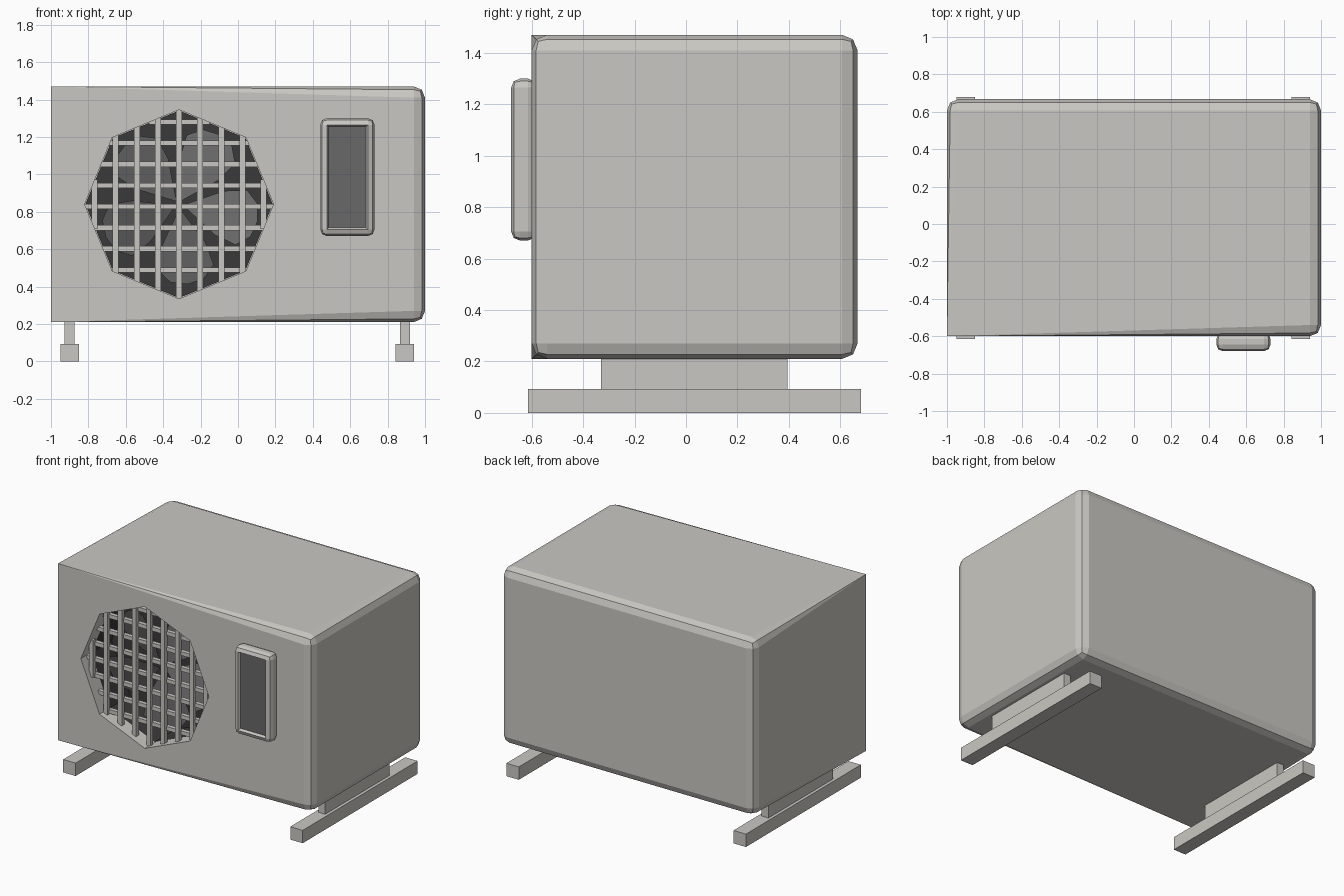
import bpy, bmesh, math
from mathutils import Vector

if "Cube" in bpy.data.objects:
    bpy.data.objects.remove(bpy.data.objects["Cube"])


def mat(name, c):
    m = bpy.data.materials.new(name)
    m.diffuse_color = (*c, 1)
    m.use_nodes = True
    m.node_tree.nodes["Principled BSDF"].inputs["Base Color"].default_value = m.diffuse_color
    return m


CASING = mat("casing light grey", (0.59, 0.575, 0.54))
GREY = mat("mid grey", (0.14, 0.14, 0.14))
DARK = mat("dark grey", (0.042, 0.042, 0.042))


def finish(bm, name, *mats):
    bmesh.ops.recalc_face_normals(bm, faces=bm.faces)
    me = bpy.data.meshes.new(name)
    bm.to_mesh(me)
    bm.free()
    for m in mats:
        me.materials.append(m)
    ob = bpy.data.objects.new(name, me)
    bpy.context.collection.objects.link(ob)
    return ob


def add_box(bm, lo, hi, bevel=0):
    vs = bmesh.ops.create_cube(bm, size=1)["verts"]
    for v in vs:
        v.co = Vector([(a + b) / 2 + c * (b - a) for a, b, c in zip(lo, hi, v.co)])
    if bevel:
        bmesh.ops.bevel(bm, geom=bm.edges[:], offset=bevel, segments=2,
                        profile=0.5, affect='EDGES')


def box(name, lo, hi, m):
    bm = bmesh.new()
    add_box(bm, lo, hi)
    return finish(bm, name, m)


CX, CZ, R = -0.315, 0.84, 0.505


def octagon(bm, r, y):
    return [bm.verts.new((CX + r * math.cos(i * math.pi / 4), y,
                          CZ + r * math.sin(i * math.pi / 4))) for i in range(8)]


def oct_tube(bm, r, y0, y1, front=True):
    a, b = octagon(bm, r, y0), octagon(bm, r, y1)
    for i in range(8):
        j = (i + 1) % 8
        bm.faces.new((a[i], a[j], b[j], b[i]))
    bm.faces.new(b)
    if front:
        bm.faces.new(a)


# casing: rounded box whose bevels taper to sharp front left corners
Z0, Z1 = 0.21, 1.47
bm = bmesh.new()
add_box(bm, (-1, -0.6, Z0), (1, 0.667, Z1), 0.06)
for v in bm.verts:
    if v.co.x < -0.9 and v.co.y < -0.5:
        v.co = (-1, -0.6, Z1 if v.co.z > CZ else Z0)
bmesh.ops.remove_doubles(bm, verts=bm.verts, dist=0.0005)
casing = finish(bm, "casing", CASING)

# fan opening cut into the front
bm = bmesh.new()
oct_tube(bm, R, -0.8, -0.25)
cutter = finish(bm, "opening_cutter", CASING)
cutter.hide_render = True
mod = casing.modifiers.new("opening", 'BOOLEAN')
mod.object = cutter
mod.operation = 'DIFFERENCE'
mod.solver = 'EXACT'
bpy.context.view_layer.objects.active = casing
bpy.ops.object.modifier_apply(modifier="opening")
bpy.data.objects.remove(cutter)

# dark lining inside the opening
bm = bmesh.new()
oct_tube(bm, R - 0.004, -0.49, -0.26, front=False)
for f in bm.faces:
    f.material_index = 0
finish(bm, "opening_lining", DARK)


def half(d):
    """Half height of the octagon at distance d from its centre."""
    k = R * math.sqrt(0.5)
    d = abs(d)
    return R - d * (R - k) / k if d < k else (R - d) * k / (R - k)


# grille bars
bm = bmesh.new()
for i in range(-4, 5):
    d = i * 0.113
    h = half(d) + 0.005
    add_box(bm, (CX + d - 0.016, -0.56, CZ - h), (CX + d + 0.016, -0.53, CZ + h))
for i in range(-3, 5):
    d = i * 0.113 - 0.012
    h = half(d) + 0.005
    add_box(bm, (CX - h, -0.54, CZ + d - 0.014), (CX + h, -0.51, CZ + d + 0.014))
finish(bm, "grille", CASING)

# fan blades: rounded leaves with a slight pitch
bm = bmesh.new()
leaf = [(0.02, 0.0), (0.22, -0.12), (0.34, -0.15), (0.41, -0.09), (0.43, 0.0),
        (0.41, 0.09), (0.34, 0.15), (0.22, 0.12)]
for n in range(5):
    a = math.radians(60 + 72 * n)
    vs = []
    for r, t in leaf:
        vs.append(bm.verts.new((CX + r * math.cos(a) - t * math.sin(a),
                                -0.40 + t * 0.35,
                                CZ + r * math.sin(a) + t * math.cos(a))))
    bm.faces.new(vs)
res = bmesh.ops.solidify(bm, geom=bm.faces[:], thickness=0.012)
finish(bm, "fan_blades", GREY)

# control panel: bevelled box with a recessed dark screen
bm = bmesh.new()
add_box(bm, (0.44, -0.68, 0.67), (0.73, -0.58, 1.30), 0.035)
front = min(bm.faces, key=lambda f: f.calc_center_median().y)
bmesh.ops.inset_region(bm, faces=[front], thickness=0.014, depth=-0.018)
front.material_index = 1
finish(bm, "control_panel", CASING, GREY)

# feet: a runner and an upright plate on each side
for side, x in (("left", -0.9), ("right", 0.892)):
    box(side + "_runner", (x - 0.049, -0.615, 0), (x + 0.049, 0.68, 0.092), CASING)
    box(side + "_foot_plate", (x - 0.027, -0.33, 0.09), (x + 0.027, 0.395, 0.215), CASING)
